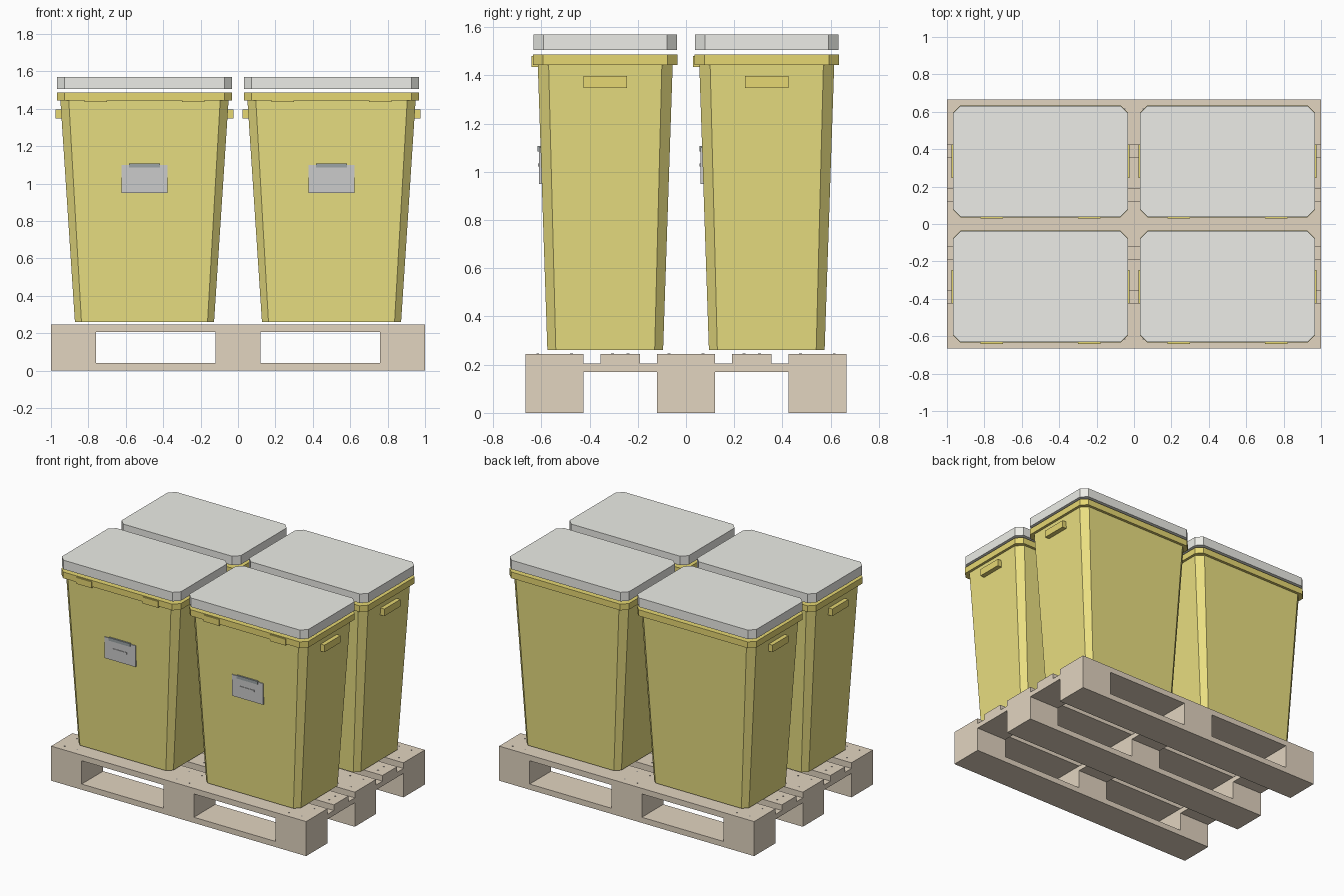
import bpy, bmesh

if "Cube" in bpy.data.objects:
    bpy.data.objects.remove(bpy.data.objects["Cube"])


def material(name, rgb):
    m = bpy.data.materials.new(name)
    m.diffuse_color = (*rgb, 1)
    m.use_nodes = True
    m.node_tree.nodes["Principled BSDF"].inputs["Base Color"].default_value = m.diffuse_color
    return m


WOOD = material("wood", (0.76, 0.66, 0.53))
YELLOW = material("bin_yellow", (0.82, 0.74, 0.22))
RIM = material("rim_yellow", (0.79, 0.68, 0.17))
LID = material("lid_grey", (0.84, 0.845, 0.80))
LABEL = material("label_grey", (0.82, 0.83, 0.83))
DARK = material("dark_grey", (0.33, 0.37, 0.38))
MID = material("mid_grey", (0.62, 0.64, 0.64))
STEEL = material("nail_steel", (0.35, 0.33, 0.30))


def finish(name, bm, mat):
    bmesh.ops.recalc_face_normals(bm, faces=bm.faces)
    me = bpy.data.meshes.new(name)
    bm.to_mesh(me)
    bm.free()
    me.materials.append(mat)
    ob = bpy.data.objects.new(name, me)
    bpy.context.collection.objects.link(ob)
    return ob


def box(name, x, y, z, mat):
    """Box from (min, max) ranges."""
    bm = bmesh.new()
    bmesh.ops.create_cube(bm, size=1)
    for v in bm.verts:
        v.co = [r[0] + (c + 0.5) * (r[1] - r[0]) for c, r in zip(v.co, (x, y, z))]
    return finish(name, bm, mat)


def octagon(hx, hy, c):
    """Rectangle with chamfered corners, counter-clockwise."""
    return [(hx, -hy + c), (hx, hy - c), (hx - c, hy), (c - hx, hy),
            (-hx, hy - c), (-hx, c - hy), (c - hx, -hy), (hx - c, -hy)]


def loft(name, cx, cy, sections, mat):
    """Closed solid through (z, half x, half y, chamfer) sections."""
    bm = bmesh.new()
    rings = [[bm.verts.new((cx + x, cy + y, z)) for x, y in octagon(hx, hy, c)]
             for z, hx, hy, c in sections]
    for a, b in zip(rings, rings[1:]):
        for i in range(8):
            j = (i + 1) % 8
            bm.faces.new((a[i], a[j], b[j], b[i]))
    bm.faces.new(rings[0][::-1])
    bm.faces.new(rings[-1])
    return finish(name, bm, mat)


# Pallet: wide rows carry runners and blocks, narrow rows are deck boards only
wide_rows = [(-0.665, -0.425), (-0.12, 0.12), (0.425, 0.665)]
narrow_rows = [(-0.355, -0.19), (0.19, 0.355)]
block_x = [(-1, -0.76), (-0.12, 0.12), (0.76, 1)]

for y in wide_rows:
    box("pallet_runner", (-1, 1), y, (0, 0.04), WOOD)
    for x in block_x:
        box("pallet_block", x, y, (0.04, 0.17), WOOD)
for x in block_x:
    box("pallet_cross_board", x, (-0.665, 0.665), (0.17, 0.205), WOOD)
for y in wide_rows + narrow_rows:
    box("pallet_deck_board", (-1, 1), y, (0.205, 0.245), WOOD)

# Nail heads in the deck above each block
nails = bmesh.new()
for y0, y1 in wide_rows + narrow_rows:
    for x0, x1 in block_x:
        for x in (x0 + 0.07, x1 - 0.07):
            for y in (y0 + 0.05, y1 - 0.05):
                r = bmesh.ops.create_cone(nails, cap_ends=True, segments=8, radius1=0.006,
                                          radius2=0.006, depth=0.003)
                bmesh.ops.translate(nails, verts=r["verts"], vec=(x, y, 0.245))
finish("pallet_nails", nails, STEEL)


def bin_with_lid(cx, cy):
    # Tapered body, rim and lid
    loft("bin_body", cx, cy, [(0.26, 0.372, 0.24, 0.035), (1.45, 0.45, 0.28, 0.045)], YELLOW)
    loft("bin_rim", cx, cy, [(1.443, 0.468, 0.299, 0.04), (1.487, 0.468, 0.299, 0.04)], RIM)
    loft("bin_lid", cx, cy, [(1.506, 0.467, 0.297, 0.04), (1.57, 0.467, 0.297, 0.04)], LID)
    for s in (-1, 1):
        # Side handle
        box("bin_handle", sorted((cx + s * 0.43, cx + s * 0.476)),
            (cy - 0.09, cy + 0.09), (1.347, 1.397), RIM)
        # Front latch tab
        box("rim_tab", (cx + s * 0.26 - 0.06, cx + s * 0.26 + 0.06),
            (cy - 0.306, cy - 0.27), (1.435, 1.48), RIM)
    # Front label plate with clip and line
    box("label_plate", (cx - 0.122, cx + 0.122), (cy - 0.274, cy - 0.255), (0.95, 1.10), LABEL)
    box("label_clip", (cx - 0.083, cx + 0.083), (cy - 0.28, cy - 0.26), (1.085, 1.107), DARK)
    box("label_line", (cx - 0.056, cx + 0.056), (cy - 0.278, cy - 0.26), (1.023, 1.035), MID)


for cx in (-0.5, 0.5):
    for cy in (-0.335, 0.335):
        bin_with_lid(cx, cy)
